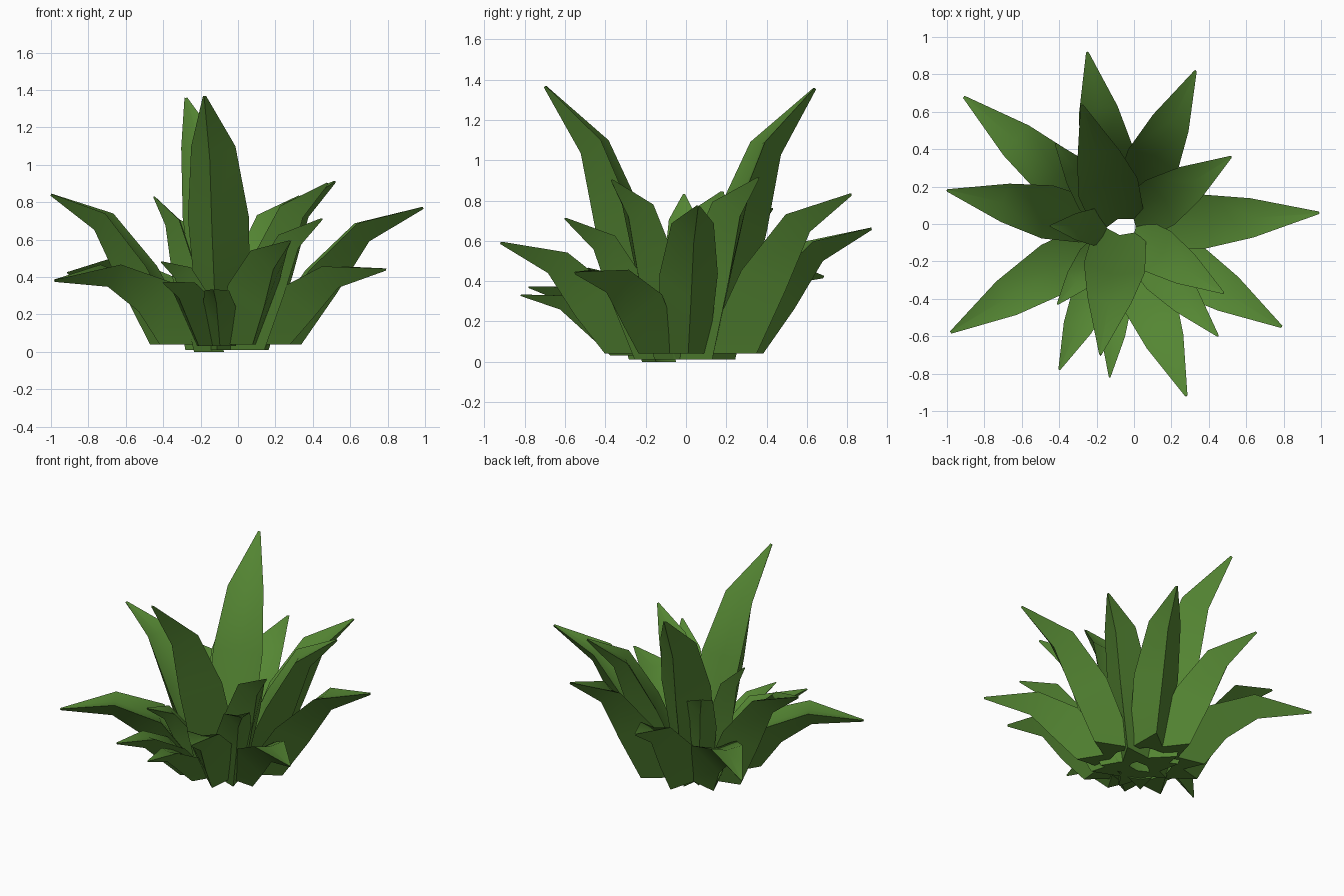
import bpy, bmesh, math
from mathutils import Vector

if "Cube" in bpy.data.objects:
    bpy.data.objects.remove(bpy.data.objects["Cube"])

green = bpy.data.materials.new("leaf green")
green.diffuse_color = (0.09, 0.24, 0.033, 1)
green.use_nodes = True
green.node_tree.nodes["Principled BSDF"].inputs["Base Color"].default_value = green.diffuse_color

CENTRE = Vector((-0.07, -0.02, 0))
Z = Vector((0, 0, 1))


def leaf(name, tip, root, root_z, size, fr=(0.30, 0.58), fz=(0.46, 0.82)):
    """Keeled blade: 4-point section swept over root, middle, knee and tip."""
    tip = Vector(tip)
    flat = Vector((tip.x, tip.y, 0)) - CENTRE
    reach = flat.length
    out = flat.normalized()
    side = Vector((-out.y, out.x, 0))
    rise, run = tip.z - root_z, reach - root
    path = [(root, root_z)]
    path += [(root + run * r, root_z + rise * z) for r, z in zip(fr, fz)]
    path += [(reach, tip.z)]
    widths = (0.24, 0.29, 0.21, 0.014)
    depths = (0.24, 0.20, 0.12, 0.012)
    bm = bmesh.new()
    rings = []
    for i, (r, z) in enumerate(path):
        a, b = path[max(i - 1, 0)], path[min(i + 1, 3)]
        t = Vector((b[0] - a[0], b[1] - a[1])).normalized()
        # root is cut level with the ground
        up = -out if i == 0 else out * -t.y + Z * t.x
        c = CENTRE + out * r + Z * z
        w, d = widths[i] * size, depths[i] * size
        rings.append([bm.verts.new(p) for p in (
            c + up * d * 0.5 + side * w * 0.5,
            c + up * d * 0.33,
            c + up * d * 0.5 - side * w * 0.5,
            c - up * d * 0.5)])
    for lo, hi in zip(rings, rings[1:]):
        for k in range(4):
            n = (k + 1) % 4
            bm.faces.new((lo[k], lo[n], hi[n], hi[k]))
    bm.faces.new(rings[0][::-1])
    bm.faces.new(rings[-1])
    bmesh.ops.recalc_face_normals(bm, faces=bm.faces)
    me = bpy.data.meshes.new(name)
    bm.to_mesh(me)
    bm.free()
    me.materials.append(green)
    me.shade_smooth()
    me.set_sharp_from_angle(angle=math.radians(40))
    bpy.context.collection.objects.link(bpy.data.objects.new(name, me))


# Two tall central leaves
for n, tip, root in (("tall_leaf_front", (-0.18, -0.70, 1.365), 0.13),
                     ("tall_leaf_back", (-0.28, 0.64, 1.355), 0.14)):
    leaf(n, tip, root, 0.01, 1.14, (0.35, 0.57), (0.50, 0.78))

# Outer ring: arching leaves
outer = [(-0.25, 0.92, 0.66), (0.33, 0.82, 0.83), (0.99, 0.06, 0.77),
         (0.28, -0.92, 0.59), (-1.0, 0.18, 0.84)]
for i, tip in enumerate(outer):
    leaf(f"outer_leaf_{i + 1}", tip, 0.29, 0.04, 1.0)

# Outer ring: drooping leaves
droop = [((0.79, -0.55, 0.44), (0.28, 0.56), (0.55, 0.90)),
         ((-0.98, -0.58, 0.38), (0.24, 0.56), (0.74, 1.08)),
         ((-0.91, 0.68, 0.42), (0.24, 0.56), (0.70, 1.04))]
for i, (tip, fr, fz) in enumerate(droop):
    leaf(f"drooping_leaf_{i + 1}", tip, 0.29, 0.04, 1.0, fr, fz)

# Inner ring: tip, root distance, size
inner = [((0.52, 0.36, 0.91), 0.16, 0.98), ((0.48, -0.37, 0.90), 0.15, 0.88),
         ((0.45, -0.60, 0.71), 0.22, 0.8), ((-0.42, 0.43, 0.76), 0.15, 0.8),
         ((-0.45, -0.01, 0.83), 0.13, 0.68)]
for i, (tip, root, size) in enumerate(inner):
    leaf(f"inner_leaf_{i + 1}", tip, root, 0.01, size, (0.33, 0.6), (0.48, 0.83))

# Small low leaves at the front
small = [((-0.13, -0.82, 0.33), 0.28, 0.62, 0.03), ((-0.40, -0.78, 0.37), 0.26, 0.75, 0.03),
         ((-0.41, -0.43, 0.48), 0.18, 0.65, 0.0)]
for i, (tip, root, size, z) in enumerate(small):
    leaf(f"small_leaf_{i + 1}", tip, root, z, size, (0.30, 0.60), (0.53, 0.88))
